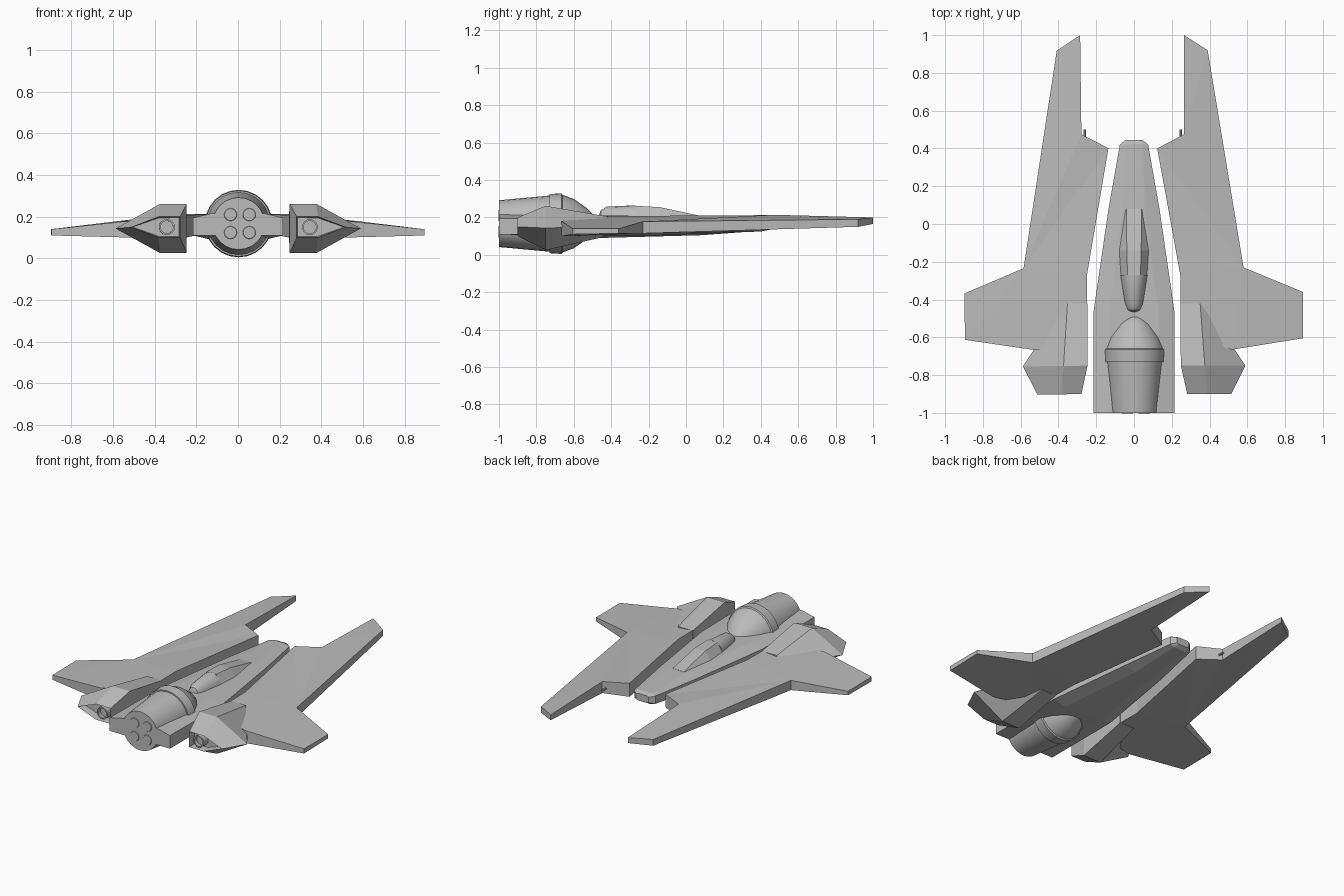
import bpy, bmesh, math
from mathutils import Vector, Matrix

if "Cube" in bpy.data.objects:
    bpy.data.objects.remove(bpy.data.objects["Cube"])

# Single hull colour
grey = bpy.data.materials.new("hull_grey")
grey.use_nodes = True
COLOUR = (0.5, 0.5, 0.5, 1)
grey.diffuse_color = COLOUR
grey.node_tree.nodes["Principled BSDF"].inputs["Base Color"].default_value = COLOUR

# Left-hand parts are toed in by a small yaw about the nacelle
PIVOT = Vector((-0.25, -0.6, 0))
YAW = Matrix.Translation(PIVOT) @ Matrix.Rotation(0.0125, 4, 'Z') @ Matrix.Translation(-PIVOT)


def make(name, bm, smooth=False, side=0):
    """Turn a bmesh into an object; side 1 is +x, side -1 is the mirrored one."""
    if side == -1:
        bmesh.ops.transform(bm, matrix=YAW @ Matrix.Scale(-1, 4, (1, 0, 0)), verts=bm.verts)
    bmesh.ops.recalc_face_normals(bm, faces=bm.faces)
    mesh = bpy.data.meshes.new(name)
    bm.to_mesh(mesh)
    bm.free()
    mesh.materials.append(grey)
    ob = bpy.data.objects.new(name, mesh)
    bpy.context.collection.objects.link(ob)
    if smooth:
        bpy.ops.object.select_all(action='DESELECT')
        ob.select_set(True)
        bpy.context.view_layer.objects.active = ob
        bpy.ops.object.shade_smooth_by_angle(angle=math.radians(30))
    return ob


def loft(sections):
    """Skin a list of equal-length closed loops, capping both ends."""
    bm = bmesh.new()
    rings = [[bm.verts.new(p) for p in s] for s in sections]
    n = len(rings[0])
    for a, b in zip(rings, rings[1:]):
        for i in range(n):
            bm.faces.new((a[i], a[(i + 1) % n], b[(i + 1) % n], b[i]))
    bm.faces.new(rings[0])
    bm.faces.new(rings[-1])
    return bm


def turned(profile, x, z, n=24):
    """Revolve (y, radius) pairs about an axis running along y."""
    return loft([[(x + r * math.cos(2 * math.pi * i / n), y,
                   z + r * math.sin(2 * math.pi * i / n)) for i in range(n)]
                 for y, r in profile])


# Central hull: flat wedge with bevelled edges and a blunt tip
def hull_section(y, w, inner, low, edge_low, edge_high, high):
    half = [(inner, high), (w, edge_high), (w, edge_low), (inner, low)]
    return [(x, y, z) for x, z in half] + [(-x, y, z) for x, z in reversed(half)]


make("central_hull", loft([
    hull_section(-1.0, 0.215, 0.13, 0.11, 0.11, 0.195, 0.215),
    hull_section(-0.47, 0.215, 0.13, 0.09, 0.11, 0.19, 0.21),
    hull_section(0.08, 0.135, 0.06, 0.105, 0.125, 0.19, 0.207),
    hull_section(0.42, 0.075, 0.045, 0.13, 0.14, 0.19, 0.2),
    hull_section(0.445, 0.045, 0.03, 0.145, 0.15, 0.185, 0.19)]))

# Main engine: tapered barrel, raised band and domed end
ENGINE_X, ENGINE_Z = 0.003, 0.167
make("main_engine", turned([(-1.0, 0.125), (-0.73, 0.15), (-0.73, 0.158), (-0.665, 0.162),
                            (-0.66, 0.154), (-0.6, 0.132), (-0.53, 0.083), (-0.49, 0.042),
                            (-0.472, 0.008)], ENGINE_X, ENGINE_Z), True)
for i, (sx, sz) in enumerate([(-1, -1), (1, -1), (-1, 1), (1, 1)]):
    make(f"engine_nozzle_{i + 1}",
         turned([(-0.95, 0.031), (-1.0, 0.031), (-1.003, 0.029)],
                ENGINE_X + 0.006 + 0.045 * sx, ENGINE_Z + 0.043 * sz, 16), True)


# Cockpit: round fairing in front of a faceted tapering canopy
def arch(y, w, top, base=0.19, n=8):
    return [(w * math.cos(math.pi * i / n), y, base + (top - base) * math.sin(math.pi * i / n))
            for i in range(n + 1)]


make("cockpit_fairing", loft([arch(-0.468, 0.015, 0.205), arch(-0.455, 0.035, 0.24),
                              arch(-0.42, 0.05, 0.258), arch(-0.27, 0.075, 0.265)]), True)


def canopy_section(y, w, flat, top):
    half = [(w, 0.19), (w, 0.205), (flat, top)]
    return [(x, y, z) for x, z in half] + [(-x, y, z) for x, z in reversed(half)]


make("canopy", loft([canopy_section(-0.27, 0.072, 0.034, 0.262),
                     canopy_section(-0.14, 0.08, 0.038, 0.255),
                     canopy_section(0.08, 0.045, 0.04, 0.208)]))

# Wing outline: x, y, bottom z, top z
WING = [(0.265, 1.0, 0.165, 0.2), (0.39, 0.92, 0.15, 0.19), (0.58, -0.23, 0.115, 0.178),
        (0.895, -0.36, 0.115, 0.14), (0.895, -0.605, 0.11, 0.14), (0.52, -0.665, 0.1, 0.18),
        (0.25, -0.6, 0.1, 0.205), (0.245, -0.27, 0.1, 0.208), (0.123, 0.4, 0.125, 0.212),
        (0.265, 0.475, 0.14, 0.214)]
PANELS = [(0, 1, 9), (1, 2, 9), (2, 8, 9), (2, 7, 8), (2, 6, 7), (2, 5, 6), (2, 4, 5), (2, 3, 4)]


def wing():
    bm = bmesh.new()
    low = [bm.verts.new((x, y, b)) for x, y, b, t in WING]
    high = [bm.verts.new((x, y, t)) for x, y, b, t in WING]
    for panel in PANELS:
        bm.faces.new([high[i] for i in panel])
        bm.faces.new([low[i] for i in reversed(panel)])
    for i in range(len(WING)):
        j = (i + 1) % len(WING)
        bm.faces.new((low[i], low[j], high[j], high[i]))
    return bm


# Nacelle: five-sided pod, widest near its intake, with a recessed mouth
def pod_section(y, inner, ridge, outer, low, high):
    return [(inner, y, low), (ridge, y, low), (outer, y, (low + high) / 2),
            (ridge, y, high), (inner, y, high)]


def nacelle():
    bm = loft([pod_section(-0.9, 0.282, 0.385, 0.515, 0.1, 0.2),
               pod_section(-0.75, 0.248, 0.375, 0.59, 0.025, 0.262),
               pod_section(-0.42, 0.245, 0.35, 0.37, 0.1, 0.205)])
    bmesh.ops.recalc_face_normals(bm, faces=bm.faces)
    mouth = min(bm.faces, key=lambda f: f.calc_center_median().y)
    bmesh.ops.inset_region(bm, faces=[mouth], thickness=0.006)
    bmesh.ops.translate(bm, verts=mouth.verts, vec=(0, 0.05, 0))
    return bm


for side, label in ((1, "left"), (-1, "right")):
    make(label + "_wing", wing(), side=side)
    make(label + "_nacelle", nacelle(), side=side)
    make(label + "_nacelle_nozzle",
         turned([(-0.84, 0.038), (-0.895, 0.038), (-0.895, 0.03), (-0.87, 0.03)],
                0.345, 0.15, 16), True, side)
    make(label + "_wing_peg",
         turned([(0.44, 0.006), (0.5, 0.006)], 0.247, 0.17, 8), True, side)
